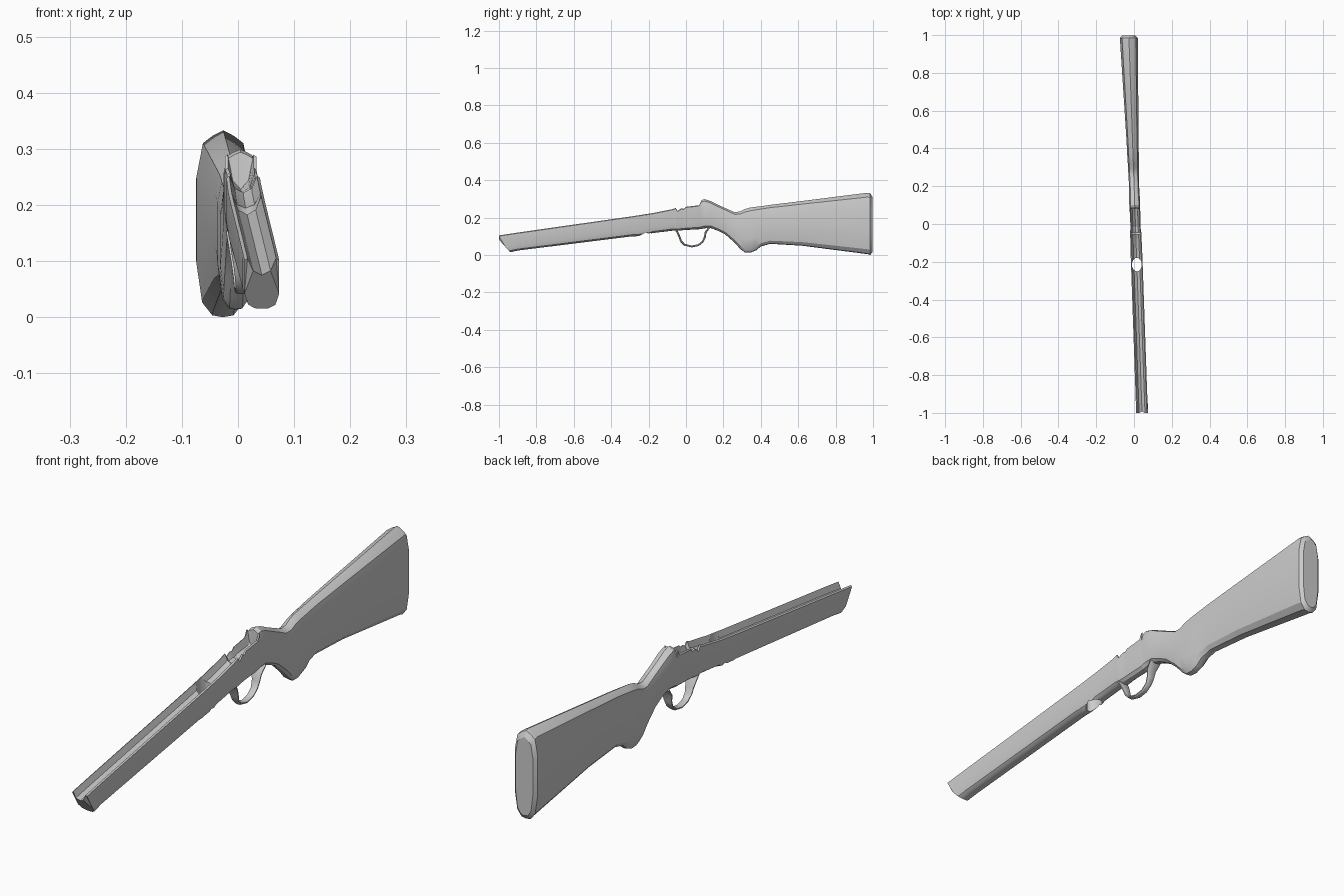
import bpy, bmesh, math

if "Cube" in bpy.data.objects:
    bpy.data.objects.remove(bpy.data.objects["Cube"])


def centre_x(y):
    # The whole piece is turned slightly about z
    return 0.0075 - 0.035 * y


def loft(name, rings):
    # Skin a series of closed rings and cap both ends
    bm = bmesh.new()
    rows = [[bm.verts.new(p) for p in ring] for ring in rings]
    n = len(rows[0])
    for a, b in zip(rows, rows[1:]):
        for i in range(n):
            bm.faces.new((a[i], a[(i + 1) % n], b[(i + 1) % n], b[i]))
    bm.faces.new(rows[0])
    bm.faces.new(rows[-1])
    bmesh.ops.triangulate(bm, faces=[f for f in bm.faces if len(f.verts) > 4])
    bmesh.ops.recalc_face_normals(bm, faces=bm.faces)
    me = bpy.data.meshes.new(name)
    bm.to_mesh(me)
    bm.free()
    ob = bpy.data.objects.new(name, me)
    bpy.context.collection.objects.link(ob)
    return ob


def section(y, w, zb, zt, d=0.0, slant=0.0):
    # d > 0 gives an open channel of that depth, d = 0 a rounded top
    h = zt - zb
    if d:
        half = [(0, zt - d), (.5, zt - .75 * d), (.82, zt), (1, zt - .004)]
    else:
        half = [(0, zt), (.4, zt - .03 * h), (.76, zt - .07 * h), (1, zt - .25 * h)]
    half += [(1, zb + .3 * h), (.78, zb + .08 * h), (.4, zb + .01 * h), (0, zb)]
    full = half + [(-u, z) for u, z in half[-2:0:-1]]
    ring = []
    for u, z in full:
        t = min(1, max(0, (.75 * h + zb - z) / (.75 * h)))
        ring.append((centre_x(y) + u * w, y + slant * t, z))
    return ring


# Stock: fore-end channel, action bed, wrist, grip swell and butt
stations = [
    (-1.0, .031, .015, .105, .03, .06), (-.90, .031, .024, .120, .03),
    (-.29, .031, .100, .207, .03), (-.27, .031, .100, .210, .03),
    (-.20, .031, .108, .221, .03), (-.18, .031, .117, .224, .03),
    (-.075, .030, .130, .245, .03), (-.055, .030, .130, .252, .03),
    (-.045, .030, .130, .236, .02), (-.025, .027, .132, .250, .03),
    (-.012, .027, .133, .247, .03), (0.0, .027, .134, .258, .035),
    (.07, .028, .138, .266, .04), (.082, .028, .139, .290, .062),
    (.084, .028, .140, .294), (.10, .029, .143, .299), (.13, .029, .145, .289),
    (.17, .027, .130, .269), (.21, .027, .110, .251), (.26, .028, .066, .229),
    (.29, .029, .032, .233), (.315, .029, .014, .246), (.345, .030, .013, .254),
    (.375, .031, .025, .258), (.40, .031, .046, .261), (.45, .032, .060, .268),
    (.62, .037, .050, .289), (.97, .0475, .005, .333),
    (.985, .0475, .000, .330), (.997, .036, .016, .310),
]
stock = loft("stock", [section(*s) for s in stations])

# Well through the fore-end
bpy.ops.mesh.primitive_cylinder_add(vertices=16, radius=1, depth=.4,
                                    location=(centre_x(-.215), -.215, .16))
cutter = bpy.context.object
cutter.name = "well_cutter"
cutter.scale = (.026, .036, 1)
cutter.hide_render = True
cut = stock.modifiers.new("well", "BOOLEAN")
cut.object = cutter
cut.solver = "EXACT"
bpy.context.view_layer.objects.active = stock
bpy.ops.object.modifier_apply(modifier="well")
bpy.data.objects.remove(cutter)

# Guard loop: chamfered strap swept along a side profile (y, z, half width)
path = [(-.06, .145, .025), (-.046, .122, .022), (-.034, .095, .017), (-.026, .073, .014),
        (-.008, .055, .012), (.03, .046, .012), (.066, .053, .012), (.09, .072, .013),
        (.101, .097, .016), (.105, .122, .020), (.128, .152, .024)]
rings = []
for i, (y, z, w) in enumerate(path):
    a, b = path[max(i - 1, 0)], path[min(i + 1, len(path) - 1)]
    ty, tz = b[0] - a[0], b[1] - a[1]
    length = math.hypot(ty, tz)
    ny, nz = -tz / length, ty / length
    t = .005
    outline = [(-w, -.4 * t), (-.6 * w, -t), (.6 * w, -t), (w, -.4 * t),
               (w, .4 * t), (.6 * w, t), (-.6 * w, t), (-w, .4 * t)]
    rings.append([(centre_x(y) + u, y + v * ny, z + v * nz) for u, v in outline])
guard = loft("guard_loop", rings)

# Smooth the gentle curves, keep the edges crisp
for ob in (stock, guard):
    bpy.ops.object.select_all(action="DESELECT")
    ob.select_set(True)
    bpy.context.view_layer.objects.active = ob
    bpy.ops.object.shade_smooth_by_angle(angle=math.radians(30))
